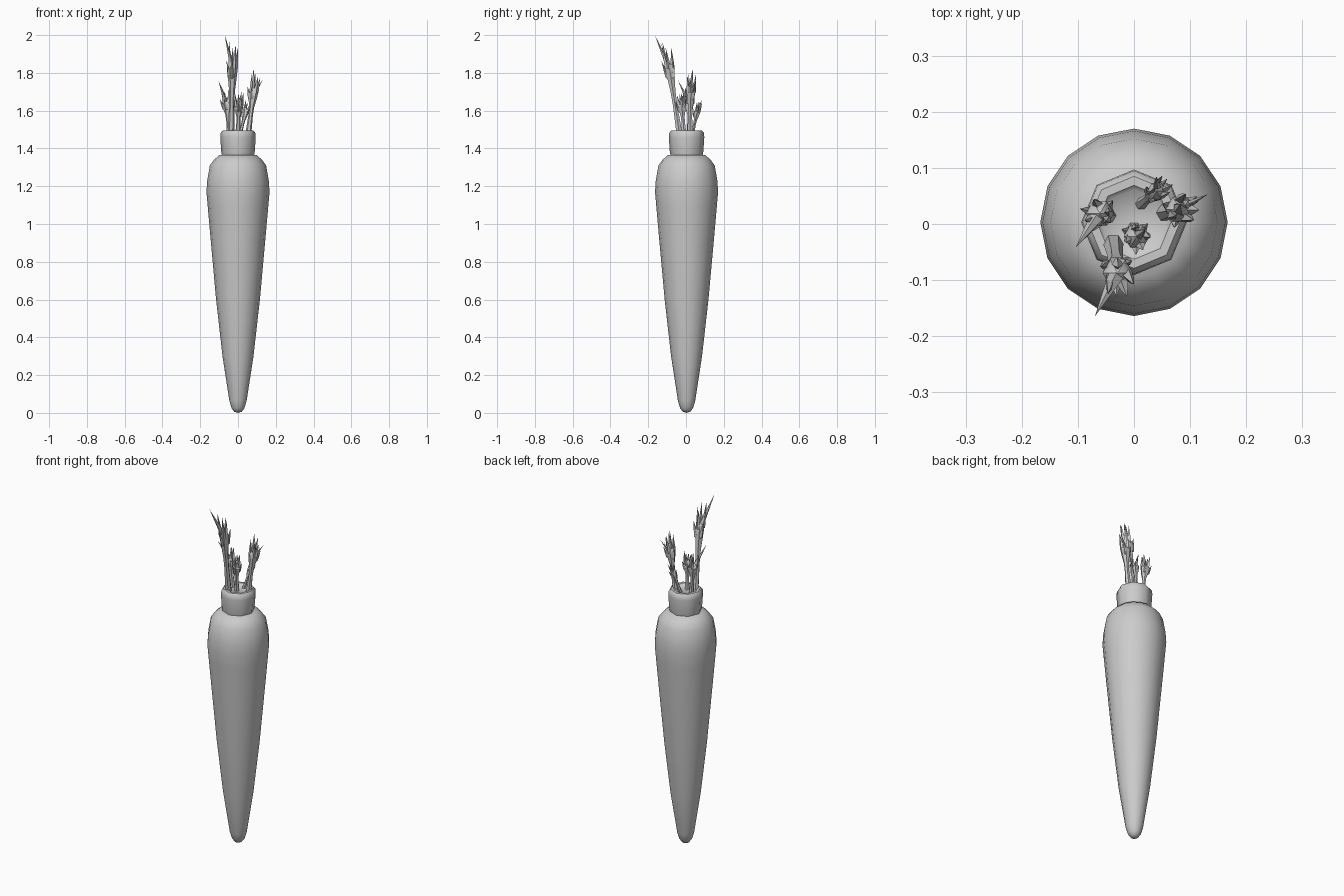
import bpy, bmesh, math, random
from mathutils import Vector

if "Cube" in bpy.data.objects:
    bpy.data.objects.remove(bpy.data.objects["Cube"])

random.seed(4)


def finish(bm, name, angle):
    bmesh.ops.recalc_face_normals(bm, faces=bm.faces)
    me = bpy.data.meshes.new(name)
    bm.to_mesh(me)
    bm.free()
    ob = bpy.data.objects.new(name, me)
    bpy.context.collection.objects.link(ob)
    bpy.ops.object.select_all(action='DESELECT')
    ob.select_set(True)
    bpy.context.view_layer.objects.active = ob
    bpy.ops.object.shade_smooth_by_angle(angle=math.radians(angle))
    return ob


def tube(bm, rings, n, turn=0.0):
    """Loft circles given as (centre, radius); radius 0 makes a point."""
    prev = None
    for c, r in rings:
        if r == 0:
            cur = [bm.verts.new(c)]
        else:
            cur = [bm.verts.new(Vector(c) + Vector((r * math.cos(a), r * math.sin(a), 0)))
                   for a in (turn + 2 * math.pi * i / n for i in range(n))]
        if prev:
            for i in range(n):
                j = (i + 1) % n
                q = [prev[i % len(prev)], prev[j % len(prev)],
                     cur[j % len(cur)], cur[i % len(cur)]]
                q = list(dict.fromkeys(q))
                if len(q) > 2:
                    bm.faces.new(q)
        prev = cur


def lathe(name, profile, n, angle):
    bm = bmesh.new()
    tube(bm, [((0, 0.003, z), r) for r, z in profile], n)
    return finish(bm, name, angle)


# Tapered root with rounded tip and shoulder
lathe("carrot_root", [(0, 0), (0.02, 0.006), (0.034, 0.025), (0.046, 0.065),
                      (0.082, 0.30), (0.116, 0.60), (0.145, 0.92), (0.160, 1.09),
                      (0.167, 1.17), (0.163, 1.23), (0.149, 1.31), (0.127, 1.34),
                      (0.098, 1.366), (0, 1.366)], 16, 45)

# Eight-sided crown the stems grow from
lathe("crown", [(0, 1.362), (0.085, 1.362), (0.089, 1.385), (0.094, 1.46),
                (0.092, 1.482), (0.082, 1.494), (0.066, 1.494), (0.058, 1.485),
                (0, 1.483)], 8, 50)


def frond(name, base, palm, r0, rp, height, tip, spikes=7):
    """Stem that swells to a palm and splits into pointed leaflets."""
    bm = bmesh.new()
    b, p = Vector(base), Vector(palm)
    up = Vector((0, 0, 1))
    lean = (p - b).normalized()
    top = p + lean * height * 0.2
    tube(bm, [(b, 0), (b, r0), (b.lerp(p, 0.5), r0 * 0.75), (b.lerp(p, 0.75), r0 * 0.85),
              (p, rp * 0.85), (top, rp), (top + up * 0.02, rp * 0.6),
              (top + up * 0.03, 0)], 6)
    # ring of leaflets leaning outwards, alternating long and short
    for i in range(spikes):
        a = 2 * math.pi * i / spikes + random.uniform(-0.25, 0.25)
        out = Vector((math.cos(a), math.sin(a), 0))
        long = i % 2 == 0
        root = (top if long else p) + out * rp * 0.62
        end = root + out * rp * (0.35 if long else 0.75) \
            + lean * height * (random.uniform(0.45, 0.65) if long else 0.38)
        tube(bm, [(root - up * 0.01, 0), (root, rp * 0.42),
                  (root.lerp(end, 0.45), rp * 0.27), (end, 0)], 4, a)
    # leading leaflet reaching the highest point
    t = Vector(tip)
    tube(bm, [(p, 0), (top, rp * 0.6), (top.lerp(t, 0.5), rp * 0.3), (t, 0)], 5)
    finish(bm, name, 30)


# Greens: tall front frond, right, left, centre and small back ones
frond("frond_tall", (-0.037, -0.035, 1.48), (-0.030, -0.080, 1.775), 0.018, 0.027, 0.24,
      (-0.070, -0.165, 2.0))
frond("frond_right", (0.055, 0.020, 1.48), (0.078, 0.025, 1.665), 0.016, 0.026, 0.16,
      (0.082, 0.035, 1.825))
frond("frond_right_side_leaf", (0.066, 0.022, 1.58), (0.088, 0.032, 1.68), 0.010, 0.012, 0.09,
      (0.132, 0.053, 1.765), 3)
frond("frond_left", (-0.045, 0.015, 1.48), (-0.058, 0.018, 1.61), 0.014, 0.025, 0.14,
      (-0.104, -0.042, 1.76))
frond("frond_centre", (0.000, -0.010, 1.48), (0.004, -0.020, 1.60), 0.014, 0.023, 0.12,
      (0.020, -0.010, 1.70))
frond("frond_back", (0.012, 0.035, 1.48), (0.035, 0.054, 1.57), 0.011, 0.017, 0.11,
      (0.040, 0.085, 1.66))
